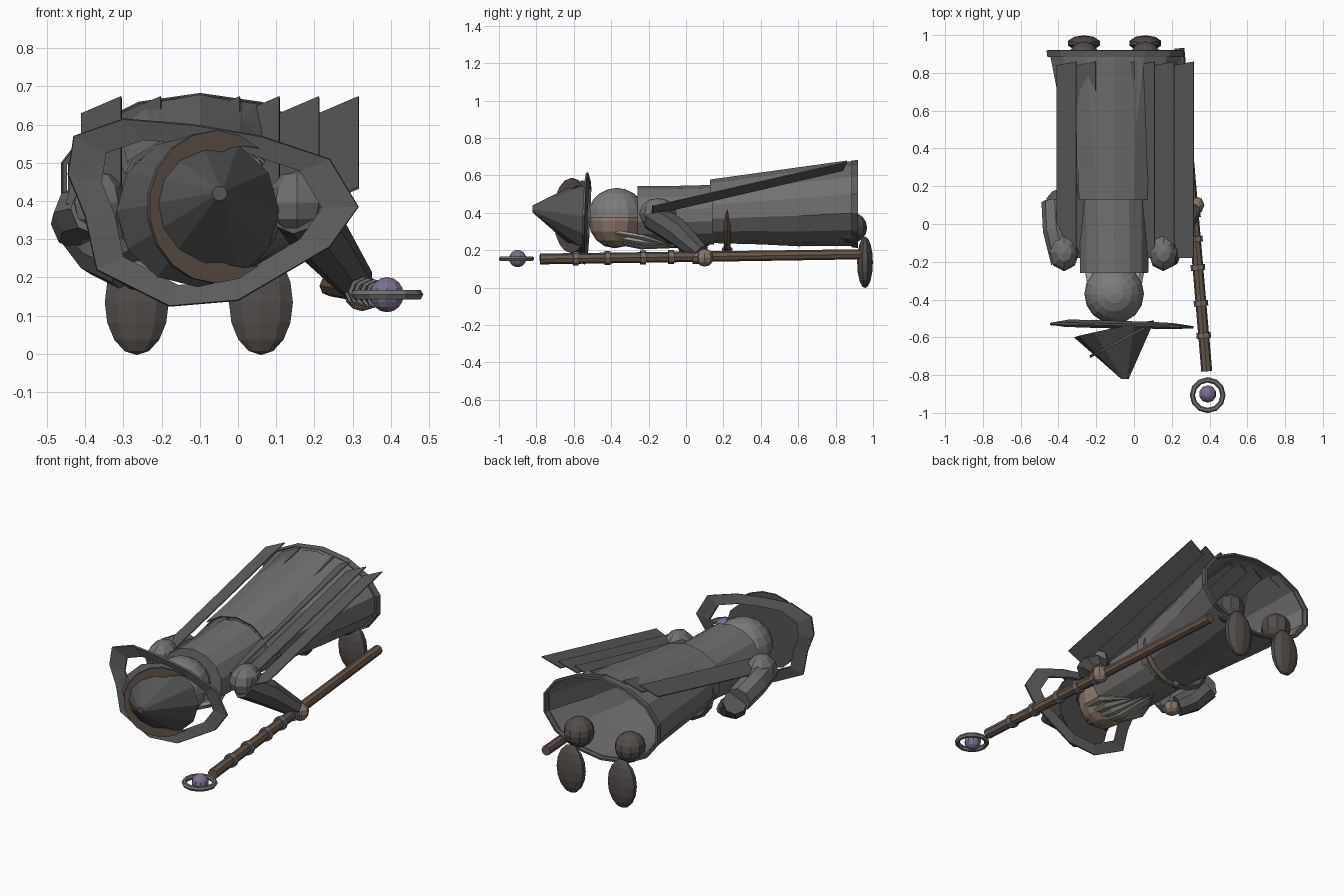
import bpy, bmesh, math
from mathutils import Vector, Matrix

if "Cube" in bpy.data.objects:
    bpy.data.objects.remove(bpy.data.objects["Cube"])


def mat(name, c):
    m = bpy.data.materials.new(name)
    m.diffuse_color = (*c, 1)
    m.use_nodes = True
    m.node_tree.nodes["Principled BSDF"].inputs["Base Color"].default_value = m.diffuse_color
    return m


ROBE = mat("robe_grey", (0.17, 0.165, 0.16))
DARK = mat("dark_cloth", (0.09, 0.09, 0.092))
CAPE = mat("cape_grey", (0.11, 0.11, 0.11))
BROWN = mat("leather", (0.11, 0.085, 0.065))
BOOT = mat("boot_leather", (0.085, 0.075, 0.07))
WOOD = mat("wood", (0.14, 0.095, 0.065))
SKIN = mat("skin", (0.25, 0.18, 0.14))
HAIR = mat("hair", (0.2, 0.2, 0.19))
BEARD = mat("beard", (0.35, 0.35, 0.31))
METAL = mat("metal", (0.16, 0.16, 0.17))
GEM = mat("gem", (0.2, 0.16, 0.27))


def finish(name, bm, m, thick=0):
    bmesh.ops.recalc_face_normals(bm, faces=bm.faces)
    me = bpy.data.meshes.new(name)
    bm.to_mesh(me)
    bm.free()
    ob = bpy.data.objects.new(name, me)
    bpy.context.collection.objects.link(ob)
    me.materials.append(m)
    if thick:
        mod = ob.modifiers.new("thickness", "SOLIDIFY")
        mod.thickness, mod.offset = thick, 0
    return ob


def ball(name, loc, size, m, seg=12, rings=8):
    bm = bmesh.new()
    bmesh.ops.create_uvsphere(bm, u_segments=seg, v_segments=rings, radius=1)
    bm.transform(Matrix.Translation(loc) @ Matrix.Diagonal((*size, 1)))
    return finish(name, bm, m)


def skin_rings(name, rings, m, closed=False, caps=True, thick=0):
    """Bridge successive rings of points; closed joins last to first."""
    bm = bmesh.new()
    rows = [[bm.verts.new(p) for p in r] for r in rings]
    n = len(rows[0])
    pairs = list(zip(rows, rows[1:])) + ([(rows[-1], rows[0])] if closed else [])
    for a, b in pairs:
        for i in range(n):
            j = (i + 1) % n
            bm.faces.new((a[i], a[j], b[j], b[i]))
    if caps and not closed:
        bm.faces.new(rows[0])
        bm.faces.new(rows[-1])
    return finish(name, bm, m, thick)


def ellipse(y, cx, cz, rx, rz, n=14):
    return [(cx + rx * math.cos(t), y, cz + rz * math.sin(t))
            for t in (2 * math.pi * (i + 0.5) / n for i in range(n))]


def tube(name, pts, radii, m, n=8, flat=1.0):
    pts = [Vector(p) for p in pts]
    rings = []
    for i, p in enumerate(pts):
        d = (pts[min(i + 1, len(pts) - 1)] - pts[max(i - 1, 0)]).normalized()
        u = d.cross(Vector((0, 0, 1))).normalized()
        v = u.cross(d)
        rings.append([p + radii[i] * (math.cos(a) * u + flat * math.sin(a) * v)
                      for a in (2 * math.pi * k / n for k in range(n))])
    return skin_rings(name, rings, m)


def torus(name, loc, R, r, m, n=12, axis=(0, 0, 1), sides=6, sc=(1, 1)):
    q = Vector((0, 0, 1)).rotation_difference(Vector(axis))
    rings = []
    for i in range(n):
        a = 2 * math.pi * i / n
        rings.append([Vector(loc) + q @ Vector((
            sc[0] * (R + r * math.cos(b)) * math.cos(a),
            sc[1] * (R + r * math.cos(b)) * math.sin(a), r * math.sin(b)))
            for b in (2 * math.pi * k / sides for k in range(sides))])
    return skin_rings(name, rings, m, closed=True)


# Torso and flared, hollow robe (figure lies face down, head toward -y)
skin_rings("torso", [ellipse(-0.26, -0.105, 0.385, 0.185, 0.157),
                     ellipse(-0.05, -0.105, 0.385, 0.187, 0.159),
                     ellipse(0.15, -0.11, 0.39, 0.19, 0.159)], ROBE)
skin_rings("robe_skirt", [ellipse(0.14, -0.11, 0.405, 0.205, 0.163),
                          ellipse(0.4, -0.11, 0.42, 0.25, 0.185),
                          ellipse(0.6, -0.105, 0.43, 0.285, 0.205),
                          ellipse(0.9, -0.1, 0.45, 0.35, 0.224)], ROBE, caps=False, thick=0.008)
skin_rings("robe_hem", [ellipse(0.885, -0.1, 0.447, 0.362, 0.225),
                        ellipse(0.92, -0.1, 0.447, 0.367, 0.23)], CAPE, caps=False, thick=0.012)

# Raised back panel of the coat
bm = bmesh.new()
rows = [[bm.verts.new(p) for p in r] for r in (
    [(-0.29, 0.13, 0.5), (-0.2, 0.13, 0.555), (-0.1, 0.13, 0.575), (0.0, 0.13, 0.555), (0.07, 0.13, 0.5)],
    [(-0.31, 0.86, 0.61), (-0.22, 0.86, 0.655), (-0.1, 0.86, 0.676), (0.01, 0.86, 0.655), (0.08, 0.86, 0.61)])]
for i in range(4):
    bm.faces.new((rows[0][i], rows[0][i + 1], rows[1][i + 1], rows[1][i]))
finish("back_panel", bm, ROBE, 0.006)

# Overlapping cape strips, a sawtooth across the back
for k in range(7):
    x0, x1 = -0.41 + 0.1035 * k, -0.305 + 0.1035 * k
    bm = bmesh.new()
    bm.faces.new([bm.verts.new(p) for p in (
        (x0, -0.18, 0.39), (x1, -0.18, 0.435), (x1, 0.86, 0.672), (x0, 0.84, 0.627))])
    finish(f"cape_strip_{k}", bm, CAPE, 0.006)

# Belt across the belly
torus("belt", (-0.11, 0.22, 0.38), 0.2, 0.018, BROWN, 16, (0, 1, 0), 4, (1.04, 0.9))
ball("belt_buckle", (-0.11, 0.22, 0.205), (0.035, 0.03, 0.018), METAL, 6, 4)

# Head, hair and beard
ball("head", (-0.105, -0.38, 0.355), (0.14, 0.14, 0.145), SKIN)
bm = bmesh.new()
bmesh.ops.create_uvsphere(bm, u_segments=16, v_segments=10, radius=0.155)
bmesh.ops.delete(bm, geom=[v for v in bm.verts if v.co.z < -0.01], context="VERTS")
bm.transform(Matrix.Translation((-0.105, -0.37, 0.375)))
finish("hair", bm, HAIR, 0.006)
for k in range(7):
    s = (k - 3) / 3
    tube(f"beard_strand_{k}", [(-0.105 + 0.11 * s, -0.38, 0.245 + 0.05 * s * s),
                               (-0.105 + 0.13 * s, -0.24, 0.22 + 0.05 * s * s),
                               (-0.105 + 0.06 * s, 0.06 - 0.12 * abs(s), 0.218)],
         (0.025, 0.033, 0.004), BEARD, 5, 0.5)
for s in (-1, 1):
    ball(f"eye_{s}", (-0.105 + 0.055 * s, -0.43, 0.235), (0.018, 0.016, 0.015), DARK, 6, 5)

# Pointed hat: leaning cone with slanted base
cone = []
for r, c, tilt in ((0.213, (-0.105, -0.555, 0.375), 0.21), (0.02, (-0.048, -0.82, 0.42), 0)):
    cone.append([(c[0] + r * math.cos(a), c[1] + tilt * r * math.cos(a) + 0.1 * tilt * r * math.sin(a),
                  c[2] + 0.94 * r * math.sin(a)) for a in (2 * math.pi * i / 12 for i in range(12))])
skin_rings("hat_cone", cone, DARK)

# Brim ribbon round the hat: outer outline pulled in to an inner one
outline = [(-0.43, 0.57), (-0.30, 0.615), (-0.12, 0.6), (0.06, 0.57), (0.24, 0.51), (0.315, 0.385),
           (0.24, 0.28), (0.0, 0.14), (-0.18, 0.125), (-0.37, 0.22), (-0.40, 0.36), (-0.445, 0.47)]
bm = bmesh.new()
ring = []
for x, z in outline:
    y = -0.54 + 0.03 * (z - 0.37) - 0.02 * (x + 0.08)
    ring.append((bm.verts.new((x, y, z)),
                 bm.verts.new((-0.08 + (x + 0.08) * 0.76, y + 0.015, 0.37 + (z - 0.37) * 0.78))))
for (a, b), (c, d) in zip(ring, ring[1:] + ring[:1]):
    bm.faces.new((a, c, d, b))
finish("hat_brim", bm, CAPE, 0.012)

# Crescent ornament slicing through the hat
pts = [(0.2 * math.cos(math.radians(t)), 0.2 * math.sin(math.radians(t))) for t in range(50, 311, 20)]
tip = pts[0]
ci = 0.085
ri = math.hypot(tip[0] - ci, tip[1])
ang = math.degrees(math.atan2(tip[1], tip[0] - ci))
inner = [(ci + ri * math.cos(math.radians(ang + (360 - 2 * ang) * k / 13)),
          ri * math.sin(math.radians(ang + (360 - 2 * ang) * k / 13))) for k in range(14)]
place = lambda p: (-0.06 + 0.88 * p[0], -0.61 + 0.47 * p[0], 0.385 + p[1])
bm = bmesh.new()
vo, vi = ([bm.verts.new(place(p)) for p in q] for q in (pts, inner))
for i in range(13):
    bm.faces.new((vo[i], vo[i + 1], vi[i + 1], vi[i]))
bmesh.ops.remove_doubles(bm, verts=bm.verts, dist=0.0005)
finish("crescent", bm, BROWN, 0.014)

# Arms: shoulder, sleeve, hand
for side, x in (("right", 0.155), ("left", -0.37)):
    ball(f"shoulder_{side}", (x, -0.15, 0.395), (0.08, 0.1, 0.085), ROBE, 8, 6)
tube("sleeve_right", [(0.16, -0.18, 0.38), (0.22, -0.05, 0.3), (0.31, 0.08, 0.185)],
     (0.075, 0.075, 0.05), DARK)
ball("hand_right", (0.325, 0.1, 0.16), (0.048, 0.048, 0.048), SKIN, 8, 6)
tube("upper_sleeve_left", [(-0.37, -0.2, 0.38), (-0.41, -0.03, 0.37), (-0.42, 0.12, 0.34)],
     (0.07, 0.073, 0.07), ROBE)
tube("lower_sleeve_left", [(-0.41, 0.14, 0.33), (-0.36, 0.07, 0.265), (-0.29, 0.02, 0.225)],
     (0.065, 0.067, 0.06), DARK)
ball("hand_left", (-0.26, 0.01, 0.205), (0.05, 0.05, 0.04), SKIN, 8, 6)

# Boots with toes pointing down, and ankles inside the hem
for side, x in (("left", -0.265), ("right", 0.06)):
    ball(f"boot_{side}", (x, 0.957, 0.135), (0.088, 0.042, 0.138), BOOT, 10, 8)
    ball(f"ankle_{side}", (x, 0.885, 0.32), (0.083, 0.083, 0.083), BOOT, 10, 8)

# Staff with bands, ring head and orb
A, B = Vector((0.385, -0.78, 0.153)), Vector((0.24, 0.93, 0.178))
axis = (B - A).normalized()
tube("staff", [A, B], (0.029, 0.027), WOOD)
for k, y in enumerate((-0.59, -0.42, -0.23, -0.08, 0.05)):
    p = A.lerp(B, (y - A.y) / (B.y - A.y))
    tube(f"staff_band_{k}", [p - axis * 0.015, p + axis * 0.015], (0.038, 0.038), METAL)
torus("staff_ring", (0.39, -0.906, 0.155), 0.081, 0.014, METAL, 12)
ball("orb", (0.39, -0.9, 0.155), (0.046, 0.046, 0.046), GEM, 10, 8)
